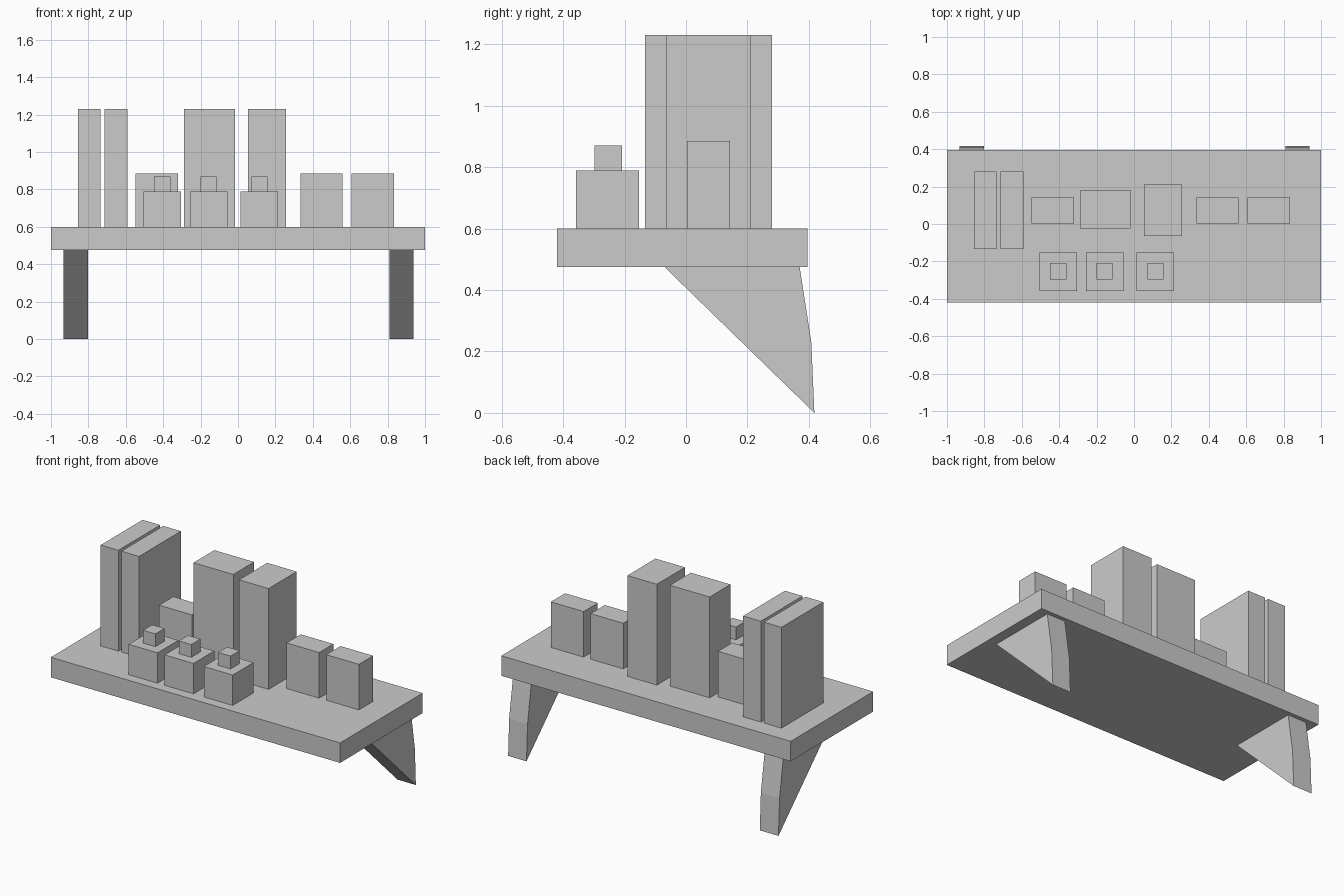
import bpy
import bmesh

default = bpy.data.objects.get("Cube")
if default:
    bpy.data.objects.remove(default, do_unlink=True)

grey = bpy.data.materials.new("plain grey")
grey.use_nodes = True
COLOUR = (0.6, 0.6, 0.6, 1)
grey.diffuse_color = COLOUR
grey.node_tree.nodes["Principled BSDF"].inputs["Base Color"].default_value = COLOUR


def prism(name, profile, x0, x1):
    """Extrude a (y, z) outline from x0 to x1."""
    bm = bmesh.new()
    face = bm.faces.new([bm.verts.new((x0, y, z)) for y, z in profile])
    result = bmesh.ops.extrude_face_region(bm, geom=[face])
    moved = [v for v in result["geom"] if isinstance(v, bmesh.types.BMVert)]
    bmesh.ops.translate(bm, verts=moved, vec=(x1 - x0, 0, 0))
    bmesh.ops.recalc_face_normals(bm, faces=bm.faces)
    mesh = bpy.data.meshes.new(name)
    bm.to_mesh(mesh)
    bm.free()
    mesh.materials.append(grey)
    obj = bpy.data.objects.new(name, mesh)
    bpy.context.collection.objects.link(obj)
    return obj


def box(name, x0, x1, y0, y1, z0, z1):
    return prism(name, [(y0, z0), (y1, z0), (y1, z1), (y0, z1)], x0, x1)


# Shelf board
UNDER, TOP = 0.475, 0.6
box("shelf_board", -1, 1, -0.42, 0.395, UNDER, TOP)

# Wedge brackets
bracket = [(-0.07, UNDER), (0.37, UNDER), (0.408, 0.23), (0.418, 0)]
prism("right_bracket", bracket, -0.932, -0.803)
prism("left_bracket", bracket, 0.81, 0.937)

# Tall thin books
for i, x in enumerate((-0.856, -0.713)):
    box(f"book_{i + 1}", x, x + 0.122, -0.133, 0.28, TOP, 1.23)

# Tall cartons
box("wide_carton", -0.29, -0.015, -0.025, 0.18, TOP, 1.23)
box("deep_carton", 0.053, 0.257, -0.065, 0.212, TOP, 1.23)

# Short boxes
for i, x in enumerate((-0.547, 0.333, 0.608)):
    box(f"short_box_{i + 1}", x, x + 0.226, 0.003, 0.143, TOP, 0.885)

# Square jars with knobs on their lids
for i, x in enumerate((-0.405, -0.157, 0.114)):
    box(f"jar_{i + 1}", x - 0.1, x + 0.1, -0.358, -0.153, TOP, 0.79)
    box(f"jar_knob_{i + 1}", x - 0.043, x + 0.043, -0.298, -0.208, 0.79, 0.87)
